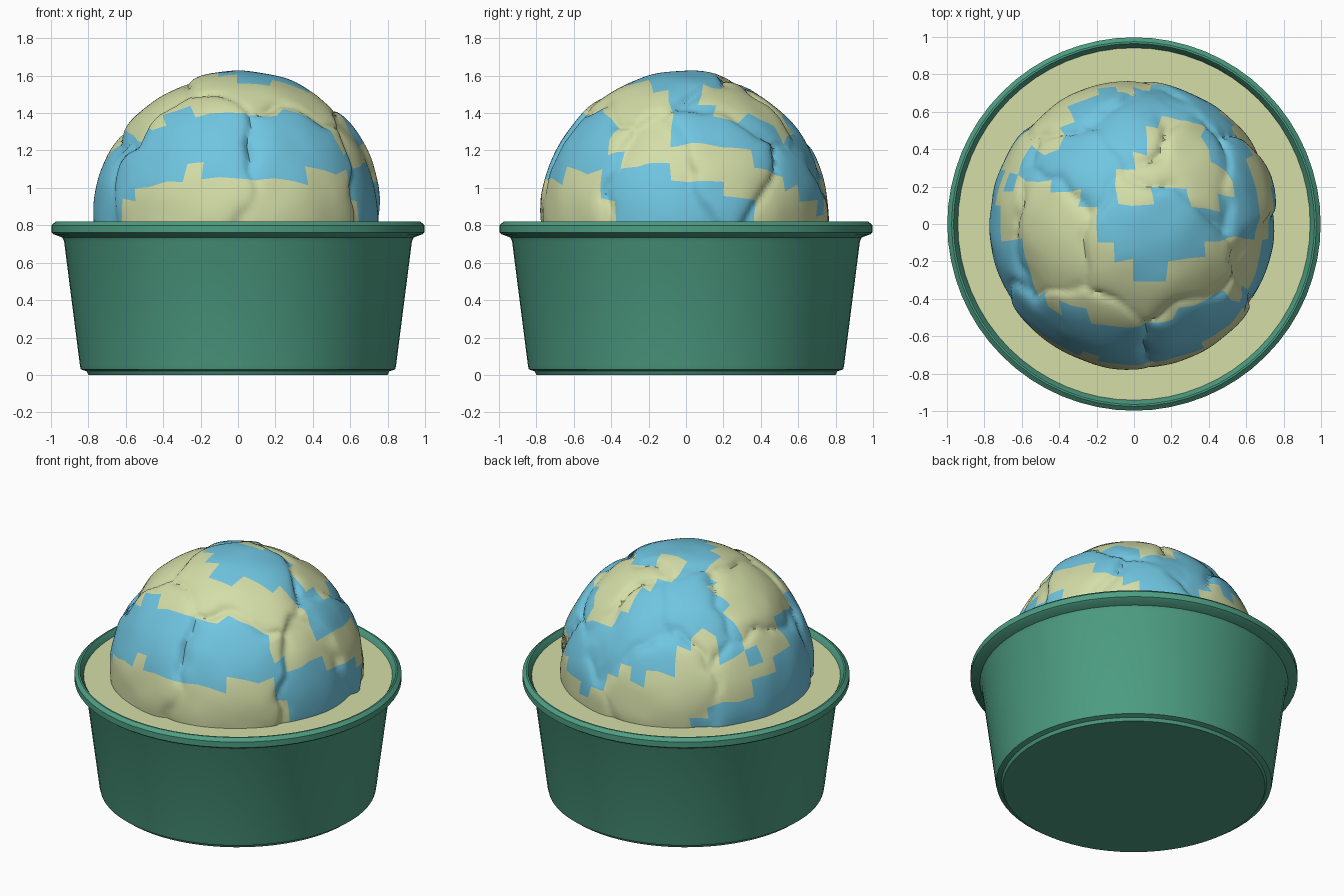
import bpy, bmesh, math
from mathutils import Vector, noise

if "Cube" in bpy.data.objects:
    bpy.data.objects.remove(bpy.data.objects["Cube"])

CENTRE, RADIUS = Vector((0, 0, 0.85)), 0.765
FILL_Z = 0.785


def material(name, rgb):
    m = bpy.data.materials.new(name)
    m.diffuse_color = (*rgb, 1)
    m.use_nodes = True
    m.node_tree.nodes["Principled BSDF"].inputs["Base Color"].default_value = m.diffuse_color
    return m


green = material("green", (0.075, 0.34, 0.225))
cream = material("cream", (0.66, 0.73, 0.39))
blue = material("blue", (0.16, 0.56, 0.75))


def add_object(name, bm, mats, angle):
    me = bpy.data.meshes.new(name)
    bm.to_mesh(me)
    bm.free()
    ob = bpy.data.objects.new(name, me)
    bpy.context.collection.objects.link(ob)
    for m in mats:
        me.materials.append(m)
    bpy.ops.object.select_all(action='DESELECT')
    ob.select_set(True)
    bpy.context.view_layer.objects.active = ob
    bpy.ops.object.shade_smooth_by_angle(angle=math.radians(angle))
    return ob


def lathe(name, profile, mat, segments=64):
    bm = bmesh.new()
    vs = [bm.verts.new((r, 0, z)) for r, z in profile]
    es = [bm.edges.new(p) for p in zip(vs, vs[1:])]
    bmesh.ops.spin(bm, geom=vs + es, cent=(0, 0, 0), axis=(0, 0, 1),
                   angle=2 * math.pi, steps=segments)
    bmesh.ops.remove_doubles(bm, verts=bm.verts[:], dist=0.0005)
    bmesh.ops.recalc_face_normals(bm, faces=bm.faces[:])
    return add_object(name, bm, [mat], 25)


# Cup with foot, tapered wall and rolled rim; filling disc inside
lathe("cup", [(0, 0), (0.80, 0), (0.81, 0.02), (0.84, 0.03), (0.845, 0.05),
              (0.93, 0.715), (0.94, 0.735), (0.985, 0.752), (0.998, 0.762),
              (0.998, 0.80), (0.975, 0.82), (0.965, 0.82), (0.935, 0.775),
              (0.80, 0.06), (0, 0.06)], green)
lathe("filling", [(0, FILL_Z), (0.942, FILL_Z), (0.93, 0.74), (0, 0.74)], cream)


# Directions on the scoop, read from a view as (across, up) points
def lift(view, pts):
    out = []
    for a, b in pts:
        if view == 'front':
            right, up = Vector((1, 0, 0)), Vector((0, 0, 1))
            b -= CENTRE.z
        elif view == 'right':
            right, up = Vector((0, 1, 0)), Vector((0, 0, 1))
            b -= CENTRE.z
        elif view == 'top':
            right, up = Vector((1, 0, 0)), Vector((0, 1, 0))
        else:  # back left, from above
            right, up = Vector((-0.707, -0.707, 0)), Vector((0.31, -0.31, 0.9))
        depth = math.sqrt(max(0.0, RADIUS ** 2 - a * a - b * b))
        out.append((right * a + up * b + right.cross(up) * depth).normalized())
    return out


blue_seeds = (
    lift('front', [(-.7, 1.05), (-.5, 1.15), (-.3, 1.27), (-.05, 1.27), (.12, 1.27), (-.35, 1.12),
                   (-.08, 1.14), (.3, 1.27), (.45, 1.18), (.3, 1.13), (.1, 1.15)])
    + lift('right', [(-.37, 1.0), (-.25, .93), (-.05, .9), (.15, .93), (.3, .88), (-.12, 1.02),
                     (.2, 1.27), (.4, 1.25), (.55, 1.2), (.66, 1.1), (.62, 1.02), (0, 1.32)])
    + lift('top', [(0, .6), (-.2, .62), (-.12, .4), (-.3, .4), (-.4, .25), (-.2, .2), (-.02, 0),
                   (.2, .08), (.3, -.1), (.1, -.18), (.45, .03), (.58, .25), (.35, .62), (-.65, -.15)])
    + lift('back', [(.17, .1), (-.3, .4), (-.23, .2), (-.3, .05), (-.52, .2), (-.6, .03), (.55, -.1),
                    (.35, -.25), (.12, -.33), (.69, .2)]))
cream_seeds = (
    lift('front', [(-.32, 1.0), (0, 1.0), (.28, 1.0), (.5, 1.0), (-.4, .87), (.1, .87), (.52, .87),
                   (-.5, 1.38), (-.3, 1.47), (-.1, 1.5), (.1, 1.48)])
    + lift('right', [(-.2, 1.4), (-.2, 1.25), (-.05, 1.15), (.15, 1.1), (.33, 1.04), (-.62, .95),
                     (-.5, .92), (.6, .87), (.5, .92), (.45, 1.42)])
    + lift('top', [(-.6, .1), (-.5, 0), (-.37, .08), (-.3, -.18), (-.1, -.32), (.08, -.36), (.25, -.3),
                   (.42, -.25), (.57, -.15), (.03, .2), (.17, .4), (.25, .52), (.3, .25), (.43, .2),
                   (-.5, .5), (-.3, .68)])
    + lift('back', [(.27, .25), (.45, .12), (.33, .42), (.02, .03), (-.08, -.12), (.2, -.12),
                    (0, -.2), (-.3, -.25), (-.53, -.12), (.52, .4)]))

# Folded lobes of the scoop: direction and raised height
lobes = list(zip(
    lift('front', [(-.25, 1.1), (.4, 1.02)]) + lift('right', [(-.12, .95), (.25, 1.12), (.6, .9)])
    + lift('top', [(.12, -.02), (-.5, .1), (.3, .35), (0, .6)])
    + lift('back', [(.4, 0), (-.33, .05), (.02, .35)]),
    [.022, .012, -.02, .015, .0, .015, .0, -.005, -.015, .01, .005, .005]))


def nearest(d, seeds):
    return min((d - s).length_squared for s in seeds)


def scoop_radius(d):
    q = d + 0.13 * noise.noise_vector(d * 2.6) + 0.05 * noise.noise_vector(d * 6)
    ranked = sorted(((q - c).length, h) for c, h in lobes)
    (d1, h1), (d2, h2) = ranked[:2]
    gap = d2 - d1
    blend = min(1, gap / 0.06)
    height = h1 * (0.5 + 0.5 * blend) + h2 * (0.5 - 0.5 * blend)
    groove = 0.036 * math.exp(-gap / 0.07) * (0.6 + 0.8 * noise.noise(d * 3 + Vector((5, 2, 1))))
    return RADIUS + height * 0.8 - groove + 0.008 * noise.noise(d * 4)


# Scoop: rounded cube grid, coloured by patch, then refined and folded
bm = bmesh.new()
bmesh.ops.create_cube(bm, size=2)
bmesh.ops.subdivide_edges(bm, edges=bm.edges[:], cuts=11, use_grid_fill=True)
for v in bm.verts:
    c = Vector([math.tan(x * math.pi / 4) for x in v.co]).normalized()
    v.co = (c + 0.035 * noise.noise_vector(c * 7)).normalized()
for f in bm.faces:
    d = f.calc_center_median().normalized()
    f.material_index = 1 if nearest(d, blue_seeds) < nearest(d, cream_seeds) else 0
bmesh.ops.delete(bm, geom=[f for f in bm.faces if f.calc_center_median().z < -0.32],
                 context='FACES')
bmesh.ops.subdivide_edges(bm, edges=bm.edges[:], cuts=4, use_grid_fill=True)
for v in bm.verts:
    d = v.co.normalized()
    v.co = CENTRE + d * scoop_radius(d)
bmesh.ops.recalc_face_normals(bm, faces=bm.faces[:])
add_object("scoop", bm, [cream, blue], 50)
